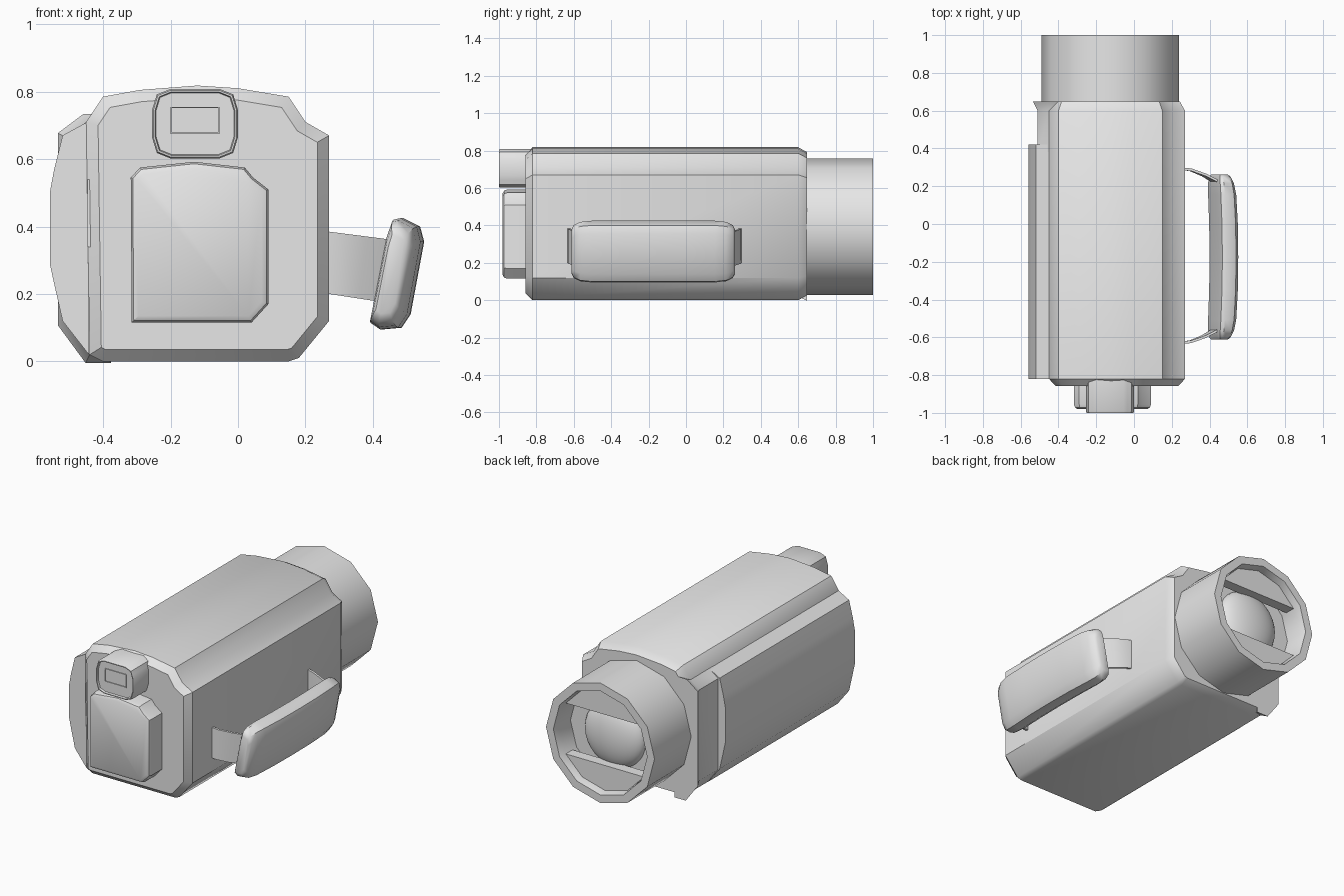
import bpy, bmesh, math

cube = bpy.data.objects.get("Cube")
if cube:
    bpy.data.objects.remove(cube, do_unlink=True)

grey = bpy.data.materials.new("light_grey")
grey.use_nodes = True
grey.diffuse_color = (0.8, 0.8, 0.8, 1)
grey.node_tree.nodes["Principled BSDF"].inputs["Base Color"].default_value = (0.8, 0.8, 0.8, 1)


def finish(name, bm, angle=35):
    bmesh.ops.recalc_face_normals(bm, faces=bm.faces)
    me = bpy.data.meshes.new(name)
    bm.to_mesh(me)
    bm.free()
    me.materials.append(grey)
    ob = bpy.data.objects.new(name, me)
    bpy.context.collection.objects.link(ob)
    bpy.ops.object.select_all(action='DESELECT')
    ob.select_set(True)
    bpy.context.view_layer.objects.active = ob
    bpy.ops.object.shade_smooth_by_angle(angle=math.radians(angle))
    return ob


def loft(name, rings, angle=35):
    """Skin a row of equal-length rings and cap both ends."""
    bm = bmesh.new()
    vs = [[bm.verts.new(p) for p in r] for r in rings]
    n = len(vs[0])
    for a, b in zip(vs, vs[1:]):
        for i in range(n):
            j = (i + 1) % n
            bm.faces.new((a[i], a[j], b[j], b[i]))
    bm.faces.new(vs[0])
    bm.faces.new(vs[-1])
    return finish(name, bm, angle)


def inset(pts, d):
    """Move a counter-clockwise outline inwards by d."""
    out, n = [], len(pts)
    for i in range(n):
        (ax, az), (bx, bz), (cx, cz) = pts[i - 1], pts[i], pts[(i + 1) % n]
        l1, l2 = math.hypot(bx - ax, bz - az), math.hypot(cx - bx, cz - bz)
        n1 = (-(bz - az) / l1, (bx - ax) / l1)
        n2 = (-(cz - bz) / l2, (cx - bx) / l2)
        k = d / (1 + n1[0] * n2[0] + n1[1] * n2[1])
        out.append((bx + k * (n1[0] + n2[0]), bz + k * (n1[1] + n2[1])))
    return out


def at(pts, y):
    return [(x, y, z) for x, z in pts]


def extrude(name, pts, steps, angle=35):
    """steps are (y, inset) pairs."""
    return loft(name, [at(inset(pts, d) if d else pts, y) for y, d in steps], angle)


# Main body with chamfered ends
body = [(-0.40, 0), (0.15, 0), (0.18, 0.01), (0.27, 0.12), (0.27, 0.67), (0.20, 0.71),
        (0.15, 0.785), (0, 0.81), (-0.12, 0.818), (-0.29, 0.805), (-0.40, 0.785),
        (-0.45, 0.71), (-0.44, 0.02)]
extrude("body", body, [(-0.857, 0.035), (-0.82, 0), (0.60, 0), (0.648, 0.027)])

# Side block behind the folding screen
block = [(-0.40, 0.02), (-0.40, 0.71), (-0.45, 0.71), (-0.51, 0.665), (-0.51, 0.115), (-0.44, 0.02)]
extrude("side_block", block[::-1], [(0.38, 0), (0.60, 0), (0.648, 0.024)])

# Folding screen
screen = [(-0.442, 0.02), (-0.447, 0.71), (-0.52, 0.67), (-0.545, 0.57), (-0.558, 0.50),
          (-0.558, 0.29), (-0.545, 0.23), (-0.52, 0.12)]
extrude("folding_screen", screen[::-1], [(-0.82, 0), (0.42, 0)])
hinge = [(-0.446, 0.34), (-0.436, 0.34), (-0.436, 0.54), (-0.446, 0.54)]
extrude("screen_hinge", hinge, [(-0.828, 0), (-0.64, 0)])

# Battery with softened front edge
battery = [(-0.315, 0.115), (0.04, 0.115), (0.09, 0.17), (0.09, 0.51), (0.045, 0.545),
           (0.02, 0.575), (-0.13, 0.592), (-0.29, 0.575), (-0.318, 0.545)]
extrude("battery", battery, [(-0.83, 0), (-0.955, 0), (-0.972, 0.006), (-0.98, 0.02)])

# Viewfinder with a recessed eyepiece and window
finder = []
for cx, cz, a0 in ((-0.055, 0.665, -90), (-0.055, 0.745, 0), (-0.2, 0.745, 90), (-0.2, 0.665, 180)):
    for k in (0, 22.5, 45, 67.5, 90):
        a = math.radians(a0 + k)
        ca, sa = math.cos(a), math.sin(a)
        r = 1 / max(abs(ca) + 0.35 * abs(sa), abs(sa) + 0.35 * abs(ca))
        finder.append((cx + 0.055 * ca * r, cz + 0.063 * sa * r))
extrude("viewfinder", finder, [(-0.80, 0), (-0.992, 0), (-1.0, 0.004), (-1.0, 0.009), (-0.988, 0.012)])
bm = bmesh.new()
win = [(-0.2, 0.675), (-0.055, 0.675), (-0.055, 0.755), (-0.2, 0.755)]
inner = inset(win, 0.004)
for a, b in ((at(win, -0.988), at(win, -0.993)), (at(win, -0.993), at(inner, -0.993)),
             (at(inner, -0.993), at(inner, -0.9885))):
    for i in range(4):
        j = (i + 1) % 4
        bm.faces.new([bm.verts.new(p) for p in (a[i], a[j], b[j], b[i])])
bmesh.ops.remove_doubles(bm, verts=bm.verts, dist=1e-5)
finish("viewfinder_window_frame", bm)

# Lens barrel: twelve-sided tube with a deep recess
LX, LZ = -0.125, 0.393


def circle(r, y, angles=range(0, 360, 30)):
    return [(LX + r * math.cos(math.radians(a)), y, LZ + r * math.sin(math.radians(a))) for a in angles]


loft("lens_barrel", [circle(0.364, 0.58), circle(0.364, 1.0), circle(0.315, 1.0),
                     circle(0.305, 0.955), circle(0.305, 0.85)], 40)

# Upper and lower lens shutters
for name, start in (("upper_shutter", 30), ("lower_shutter", 210)):
    arc = range(start, start + 121, 30)
    loft(name, [circle(0.308, 0.89, arc), circle(0.308, 0.955, arc)])

# Domed lens glass
bm = bmesh.new()
bmesh.ops.create_uvsphere(bm, u_segments=32, v_segments=16, radius=0.2)
glass = finish("lens_glass", bm, 60)
glass.location = (LX, 0.85, LZ)
glass.scale = (1, 0.42, 1)

# Hand grip pad: tilted section bowed along its length
pad = [(0.40, 0.115), (0.43, 0.095), (0.485, 0.10), (0.512, 0.14), (0.552, 0.355),
       (0.54, 0.40), (0.49, 0.425), (0.468, 0.42), (0.45, 0.37)]
PX, PZ, PY = 0.475, 0.26, -0.175
rings = []
for t, sx, sz, dx in ((-0.437, 0.5, 0.72, -0.022), (-0.425, 0.7, 0.86, -0.02), (-0.39, 0.88, 0.96, -0.015),
                      (-0.33, 0.97, 1, -0.009), (-0.17, 1, 1, -0.002), (0, 1, 1, 0), (0.17, 1, 1, -0.002),
                      (0.33, 0.97, 1, -0.009), (0.39, 0.88, 0.96, -0.015), (0.425, 0.7, 0.86, -0.02),
                      (0.437, 0.5, 0.72, -0.022)):
    ring = []
    for x, z in pad:
        lean = 0.2 * (z - PZ)
        ring.append((PX + dx + lean * sz + (x - PX - lean) * sx, PY + t, PZ + (z - PZ) * sz))
    rings.append(ring)
loft("grip_pad", rings, 40)

# Strap ends joining the pad to the body
path = [(0.25, 0.468), (0.30, 0.462), (0.37, 0.435), (0.45, 0.39)]
for name, s in (("rear_strap", 1), ("front_strap", -1)):
    rings = []
    for x, y in path:
        zc = 0.2925 - 0.14 * (x - 0.27)
        rings.append([(x + 0.2 * h * (x - 0.25) / 0.2, -0.168 + s * (y + w), zc + h)
                      for h, w in ((-0.092, -0.014), (0.092, -0.014), (0.092, 0), (-0.092, 0))])
    loft(name, rings)
